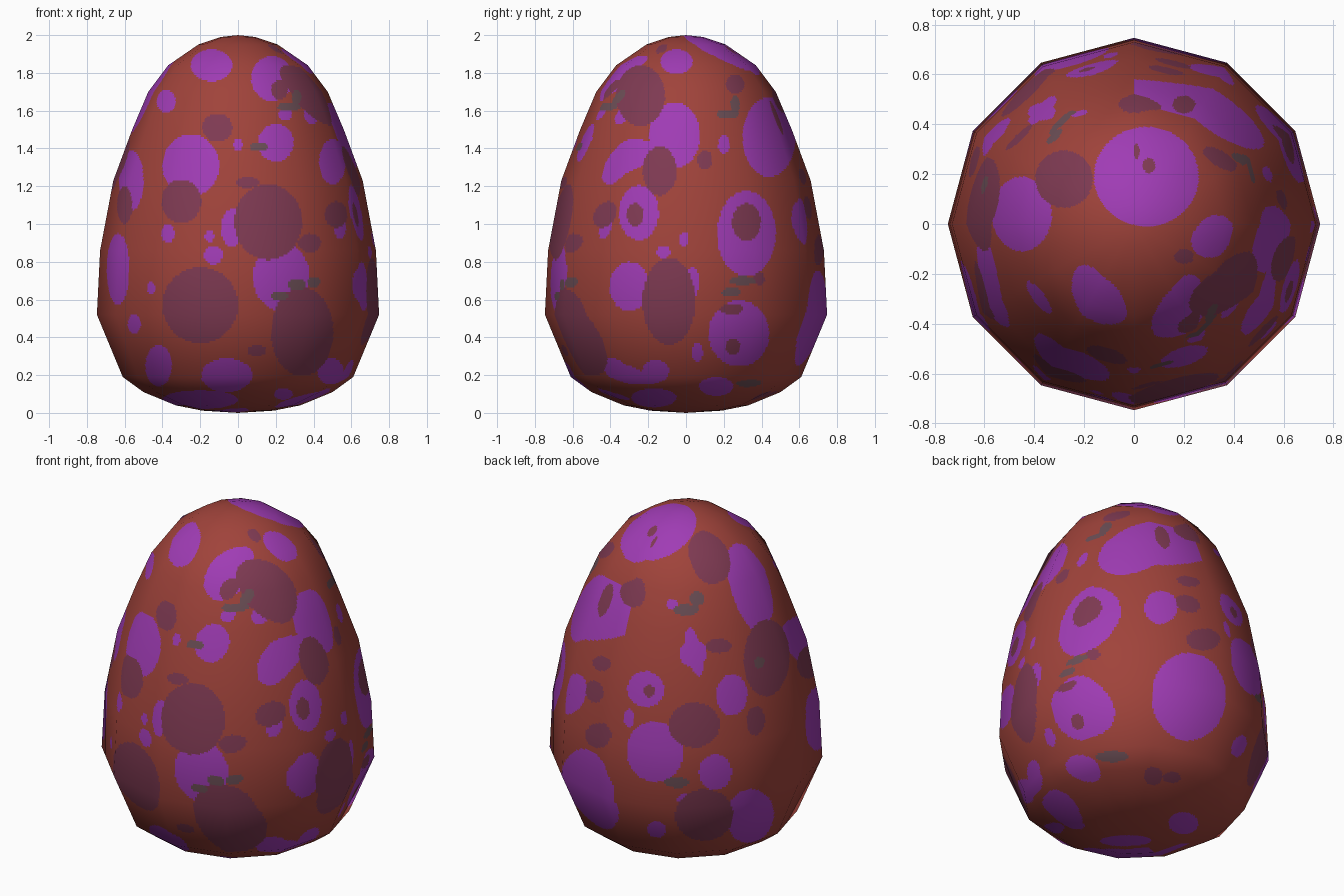
import bpy, math
from mathutils import Vector

SIDES, SUB, STEP = 12, 32, 0.011

# egg silhouette (radius, height), bottom to top
PROFILE = [(0, 0), (.19, .012), (.33, .04), (.5, .11), (.61, .19), (.747, .52),
           (.73, .86), (.66, 1.23), (.56, 1.5), (.475, 1.7), (.37, 1.84),
           (.21, 1.95), (.09, 1.99), (0, 2)]

# flat colours
COLOURS = [("rust_shell", (.35, .056, .043)), ("purple_spot", (.35, .045, .46)),
           ("plum_spot", (.21, .042, .085)), ("grey_fleck", (.145, .075, .09))]
PURPLE, PLUM, GREY = 1, 2, 3


def view(az, el, z0):
    """Direction, right and up axes of a projection; az is measured from the front."""
    a, e = math.radians(az), math.radians(el)
    d = Vector((math.sin(a) * math.cos(e), -math.cos(a) * math.cos(e), math.sin(e)))
    r = Vector((math.cos(a), math.sin(a), 0))
    return d, r, d.cross(r), Vector((0, 0, z0))


FRONT, RIGHT, TOP = view(0, 0, 0), view(90, 0, 0), view(0, 90, 0)
BACK_LEFT, BACK_RIGHT = view(215, 20, 1), view(138, -30, 1)

# spots as ellipses (u, v, half width, half height) projected along a direction
SPOTS = []


def spots(where, colour, ellipses):
    SPOTS.append((where, colour, ellipses))


spots(FRONT, PURPLE, [
    (-.14, 1.84, .11, .085), (.18, 1.77, .11, .12), (-.38, 1.65, .05, .06),
    (-.25, 1.31, .15, .165), (.2, 1.43, .095, .1), (-.565, 1.23, .065, .16),
    (.5, 1.33, .07, .12), (-.635, .76, .06, .19), (-.03, .98, .06, .1),
    (.23, .72, .15, .18), (-.06, .2, .135, .09), (-.42, .25, .07, .11),
    (-.2, .07, .2, .05), (.49, .22, .07, .07), (.25, 1.58, .035, .035),
    (.39, 1.58, .04, .05), (0, 1.42, .025, .035), (-.37, .95, .035, .05),
    (-.15, .935, .025, .03), (-.13, .835, .05, .05), (-.55, .47, .035, .05),
    (-.46, .66, .02, .035), (.54, .98, .03, .06), (.24, .1, .05, .03)])
spots(RIGHT, PURPLE, [
    (-.05, 1.86, .085, .065), (-.06, 1.47, .135, .175), (.44, 1.46, .14, .21),
    (-.25, 1.06, .105, .145), (.32, .95, .155, .225), (-.3, .67, .105, .13),
    (.28, .42, .16, .175), (.03, .69, .04, .08), (-.16, .22, .07, .06),
    (-.17, .08, .12, .05), (.16, .14, .09, .05), (-.12, .85, .035, .035),
    (-.01, .92, .025, .04), (.2, 1.42, .03, .05), (.06, .32, .03, .05)])
spots(TOP, PURPLE, [(.05, .19, .21, .2), (-.45, .04, .12, .15), (-.37, .45, .055, .035)])
spots(BACK_LEFT, PURPLE, [
    (.04, .16, .075, .075), (-.075, .43, .03, .03), (-.22, -.04, .1, .1),
    (-.17, -.385, .155, .17), (.16, -.5, .09, .1), (.25, -.07, .085, .115),
    (.35, -.76, .13, .16), (-.16, -.83, .05, .05), (0, -.65, .05, .03),
    (-.31, -.2, .03, .05)])
spots(BACK_RIGHT, PURPLE, [
    (.17, .35, .09, .09), (.32, -.14, .2, .24), (.27, -.83, .08, .06),
    (-.05, -.92, .14, .03), (-.27, .25, .02, .02)])

spots(FRONT, PLUM, [
    (-.11, 1.51, .08, .075), (-.3, 1.12, .105, .115), (.16, 1.01, .18, .2),
    (-.2, .57, .2, .2), (.34, .43, .165, .235), (.22, 1.71, .045, .05),
    (.52, 1.05, .06, .07), (.38, .9, .06, .05), (.1, .33, .05, .03),
    (-.6, 1.1, .04, .1), (.05, 1.22, .06, .03)])
spots(RIGHT, PLUM, [
    (-.24, 1.68, .13, .16), (-.14, 1.28, .09, .13), (-.27, 1.05, .045, .06),
    (.32, 1.01, .075, .1), (-.09, .59, .14, .23), (.25, .35, .04, .04),
    (.26, 1.74, .05, .05), (.1, 1.34, .04, .05), (.24, .55, .06, .03)])
spots(TOP, PLUM, [
    (-.28, .18, .115, .115), (.06, .235, .025, .03), (.01, .29, .012, .03),
    (.2, .48, .045, .035), (.2, -.13, .04, .03), (0, .48, .06, .035)])
spots(BACK_LEFT, PLUM, [
    (.44, .12, .125, .21), (.045, -.235, .14, .125), (.1, -.745, .16, .15),
    (-.29, .48, .07, .07), (.18, .2, .07, .04), (-.5, -.07, .05, .06),
    (.38, -.22, .05, .08), (-.2, -.05, .03, .035), (-.46, .09, .05, .04)])
spots(BACK_RIGHT, PLUM, [
    (.4, .17, .09, .06), (-.2, .1, .04, .03), (.12, -.57, .05, .05), (.22, -.58, .05, .03)])

spots(FRONT, GREY, [(.27, 1.62, .06, .025), (.31, 1.67, .025, .04), (.11, 1.41, .05, .025),
                    (.31, .68, .05, .03), (.4, .69, .035, .03), (.22, .62, .05, .025)])
spots(RIGHT, GREY, [(.22, 1.58, .06, .025), (.26, 1.63, .025, .05),
                    (.3, .7, .07, .025), (.24, .64, .05, .025)])
spots(BACK_LEFT, GREY, [(0, .4, .07, .03), (.06, .46, .04, .04),
                        (-.05, -.555, .07, .03), (.4, .1, .03, .03)])
spots(BACK_RIGHT, GREY, [(-.1, -.46, .09, .03)])


# outline of the twelve-sided cross-section: flat position and smooth direction
def ring_point(i):
    k, f = divmod(i, SUB)
    a, b = (Vector((math.cos(t), math.sin(t))) for t in
            (2 * math.pi * k / SIDES, 2 * math.pi * (k + 1) / SIDES))
    p = a.lerp(b, f / SUB)
    return p, p.normalized()


COLS = SIDES * SUB
ring = [ring_point(i) for i in range(COLS)]

# profile points and their averaged normals, then finer rows between them
pts = [Vector(p) for p in PROFILE]
edge_n = [Vector((b.y - a.y, a.x - b.x)).normalized() for a, b in zip(pts, pts[1:])]
nrm = ([Vector((0, -1))] + [(a + b).normalized() for a, b in zip(edge_n, edge_n[1:])]
       + [Vector((0, 1))])
rows = []
for i in range(len(pts) - 1):
    n = max(2, math.ceil((pts[i + 1] - pts[i]).length / STEP))
    for j in range(n):
        rows.append((pts[i].lerp(pts[i + 1], j / n), nrm[i].lerp(nrm[i + 1], j / n).normalized()))
rows = rows[1:]

# shell mesh: rings of quads closed by a fan at each pole
verts, normals = [], []
for p, n in rows:
    for q, d in ring:
        verts.append((p.x * q.x, p.x * q.y, p.y))
        normals.append((n.x * d.x, n.x * d.y, n.y))
bottom, top = len(verts), len(verts) + 1
verts += [(0, 0, 0), (0, 0, 2)]
normals += [(0, 0, -1), (0, 0, 1)]
last = (len(rows) - 1) * COLS
faces = []
for c in range(COLS):
    d = (c + 1) % COLS
    faces.append((bottom, d, c))
    faces.append((top, last + c, last + d))
    for r in range(0, last, COLS):
        faces.append((r + c, r + d, r + COLS + d, r + COLS + c))
mesh = bpy.data.meshes.new("egg_shell")
mesh.from_pydata(verts, [], faces)
for name, rgb in COLOURS:
    mat = bpy.data.materials.new(name)
    mat.diffuse_color = (*rgb, 1)
    mesh.materials.append(mat)

# paint the spots, later layers over earlier ones
centres = [(f.center.copy(), f.normal.copy()) for f in mesh.polygons]
index = [0] * len(centres)
for (direction, right, up, origin), colour, ellipses in SPOTS:
    for i, (c, n) in enumerate(centres):
        if n.dot(direction) < .08:
            continue
        rel = c - origin
        u, v = rel.dot(right), rel.dot(up)
        for x, y, a, b in ellipses:
            if abs(u - x) < a and ((u - x) / a) ** 2 + ((v - y) / b) ** 2 < 1:
                index[i] = colour
                break
mesh.polygons.foreach_set("material_index", index)
mesh.polygons.foreach_set("use_smooth", [True] * len(index))
mesh.normals_split_custom_set_from_vertices(normals)
mesh.update()

egg = bpy.data.objects.new("egg_shell", mesh)
bpy.context.collection.objects.link(egg)
